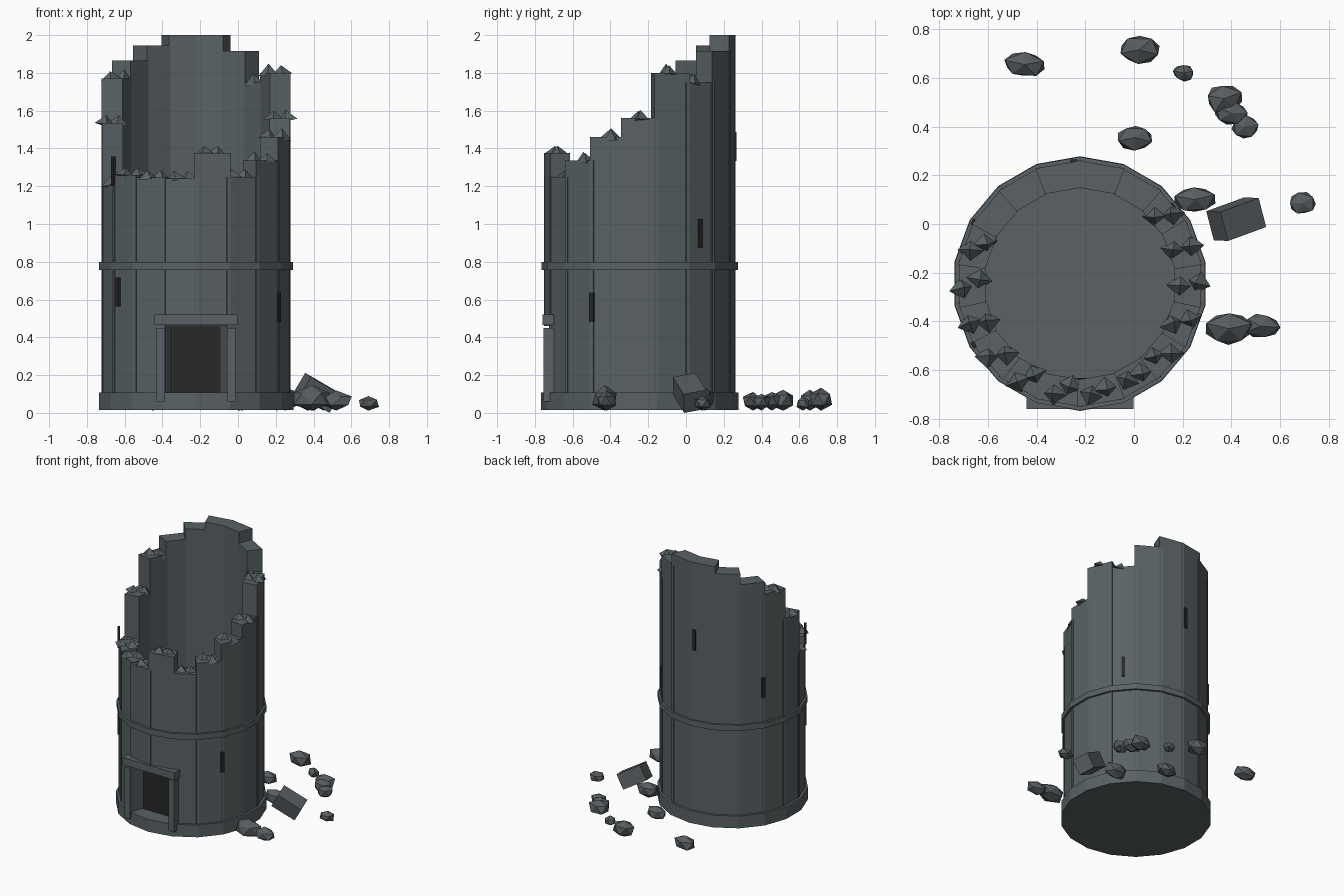
import bpy, bmesh, math, random
from mathutils import Vector, Matrix, Euler

if "Cube" in bpy.data.objects:
    bpy.data.objects.remove(bpy.data.objects["Cube"])

random.seed(4)
CX, CY = -0.222, -0.245      # tower axis
R_OUT, R_IN, N = 0.507, 0.395, 18


def material(name, rgb):
    m = bpy.data.materials.new(name)
    m.diffuse_color = (*rgb, 1)
    m.use_nodes = True
    m.node_tree.nodes["Principled BSDF"].inputs["Base Color"].default_value = m.diffuse_color
    return m


STONE = material("blue grey stone", (0.100, 0.121, 0.130))
RUBBLE = material("rubble grey", (0.095, 0.110, 0.117))
DARK = material("dark opening", (0.022, 0.021, 0.020))


def finish(name, bm, mat):
    bmesh.ops.recalc_face_normals(bm, faces=bm.faces)
    me = bpy.data.meshes.new(name)
    bm.to_mesh(me)
    bm.free()
    me.materials.append(mat)
    ob = bpy.data.objects.new(name, me)
    bpy.context.collection.objects.link(ob)
    return ob


def polar(r, deg, z=0):
    a = math.radians(deg)
    return Vector((CX + r * math.cos(a), CY + r * math.sin(a), z))


def prism(bm, pts, z0, z1):
    lo = [bm.verts.new((p.x, p.y, z0)) for p in pts]
    hi = [bm.verts.new((p.x, p.y, z1)) for p in pts]
    bm.faces.new(lo[::-1])
    bm.faces.new(hi)
    n = len(pts)
    for i in range(n):
        j = (i + 1) % n
        bm.faces.new((lo[i], lo[j], hi[j], hi[i]))


def add_box(bm, centre, size, rot=(0, 0, 0)):
    m = Matrix.LocRotScale(Vector(centre), Euler(rot), Vector(size))
    bmesh.ops.create_cube(bm, size=1, matrix=m)


# round plinth, its top doubles as the floor
bm = bmesh.new()
prism(bm, [polar(0.523, -90 + 20 * k) for k in range(N)], 0.015, 0.108)
finish("plinth", bm, STONE)

# broken wall: one slab per side, each with its own height
heights = [1.375, 1.25, 1.335, 1.46, 1.56, 1.80, 1.75, 1.915, 2.0,
           2.0, 1.945, 1.865, 1.77, 1.535, 1.21, 1.26, 1.245, 1.24]
bm = bmesh.new()
for k, h in enumerate(heights):
    a, b = -91.2 + 20 * k, -68.8 + 20 * k
    z0 = 0.46 if k in (0, N - 1) else 0.1      # doorway gap
    prism(bm, [polar(R_IN, a), polar(R_OUT, a),
               polar(R_OUT, b), polar(R_IN, b)], z0, h)
finish("tower_wall", bm, STONE)

# string course
bm = bmesh.new()
for k in range(N):
    a, b = -90 + 20 * k, -70 + 20 * k
    prism(bm, [polar(0.49, a), polar(0.521, a),
               polar(0.521, b), polar(0.49, b)], 0.757, 0.80)
bmesh.ops.remove_doubles(bm, verts=bm.verts, dist=0.0005)
finish("string_course", bm, STONE)

# jagged broken stones along the low wall tops
bm = bmesh.new()
for k in [0, 1, 2, 3, 4, 5, 6, 12, 13, 14, 15, 16, 17]:
    for s in (-1, 1):
        c = polar(0.445, -80 + 20 * k, heights[k] + 0.016)
        c += Vector((s * 0.034, s * 0.008 + random.uniform(-.01, .01), 0))
        rot = Euler((random.uniform(-.2, .2), random.uniform(-.2, .2),
                     random.uniform(-.35, .35)))
        sc = Vector((1.0, 0.85, random.uniform(0.8, 1.2)))
        bmesh.ops.create_cone(bm, cap_ends=True, segments=4, radius1=0.055,
                              radius2=0, depth=0.055,
                              matrix=Matrix.LocRotScale(c, rot, sc))
finish("broken_edge_stones", bm, STONE)

# door frame
bm = bmesh.new()
for s in (-1, 1):
    add_box(bm, (CX + s * 0.186, -0.725, 0.255), (0.045, 0.06, 0.39))
finish("door_posts", bm, STONE)
bm = bmesh.new()
add_box(bm, (CX, -0.73, 0.492), (0.44, 0.062, 0.056))
finish("door_lintel", bm, STONE)
bm = bmesh.new()
add_box(bm, (CX, -0.638, 0.284), (0.25, 0.009, 0.355))
finish("dark_doorway", bm, DARK)

# arrow slits spiralling round the wall: angle, centre height
bm = bmesh.new()
for ang, z in [(-30, 0.56), (40, 0.95), (93, 1.41), (150, 1.06),
               (210, 1.28), (215, 0.64)]:
    r = R_OUT * math.cos(math.radians(10 - abs((ang + 10) % 20 - 10)))
    if ang % 20 == 10:
        r = R_OUT
    add_box(bm, polar(r - 0.003, ang, z), (0.016, 0.026, 0.155),
            (0, 0, math.radians(ang)))
finish("arrow_slits", bm, DARK)

# fallen rocks: x, y, length, width, height
rocks = [(-.45, .655, .18, .11, .11), (.02, .715, .18, .12, .12),
         (.205, .62, .095, .07, .07), (.37, .515, .16, .13, .12),
         (.40, .455, .15, .10, .10), (.455, .40, .12, .10, .09),
         (.005, .355, .16, .11, .10), (.25, .10, .18, .12, .12),
         (.69, .085, .12, .10, .08), (.39, -.43, .20, .14, .13),
         (.52, -.42, .17, .11, .10)]
for x, y, l, w, h in rocks:
    bm = bmesh.new()
    bmesh.ops.create_icosphere(bm, subdivisions=1, radius=1)
    turn = Matrix.Rotation(random.uniform(0, 6.28), 3, 'Z')
    for v in bm.verts:
        p = turn @ v.co * random.uniform(0.9, 1.12)
        v.co = Vector((x + p.x * l / 2, y + p.y * w / 2,
                       0.012 + h / 2 + p.z * h / 2))
    low = min(v.co.z for v in bm.verts)
    for v in bm.verts:
        v.co.z += 0.012 - low
    finish("fallen_rock", bm, RUBBLE)

# tumbled square block
bm = bmesh.new()
add_box(bm, (0.42, 0.02, 0.108), (0.19, 0.125, 0.115), (0.2, 0.5, 0.35))
low = min(v.co.z for v in bm.verts)
for v in bm.verts:
    v.co.z -= low
finish("fallen_block", bm, RUBBLE)
